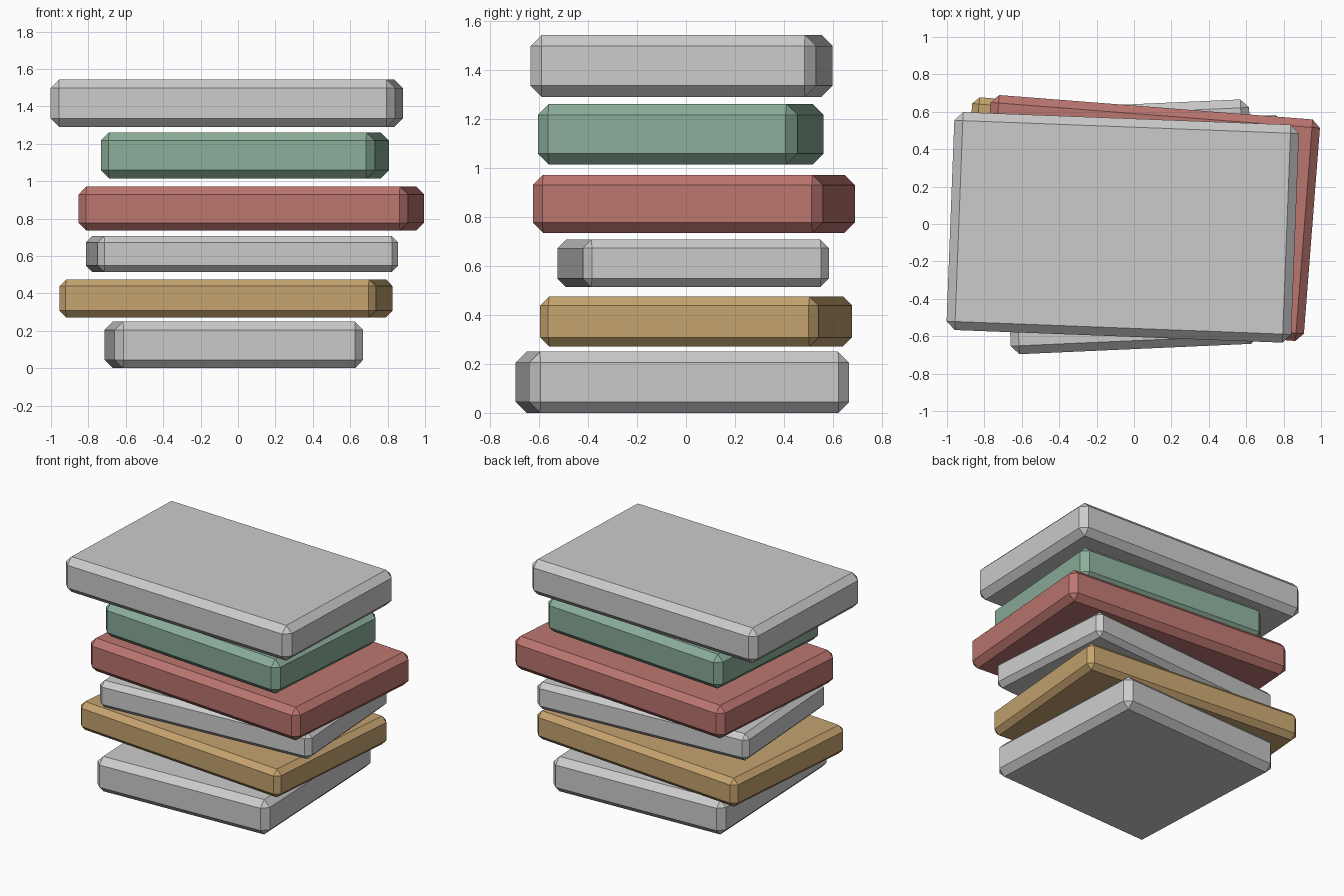
import bpy
from math import radians

if "Cube" in bpy.data.objects:
    bpy.data.objects.remove(bpy.data.objects["Cube"])


def material(name, rgb):
    m = bpy.data.materials.new(name)
    m.diffuse_color = (*rgb, 1)
    m.use_nodes = True
    m.node_tree.nodes["Principled BSDF"].inputs["Base Color"].default_value = m.diffuse_color
    return m


green = material("green", (0.26, 0.42, 0.32))
red = material("red", (0.50, 0.18, 0.16))
ochre = material("ochre", (0.56, 0.37, 0.16))


def slab(name, center, half_size, z_range, turn, mat=None):
    """Flat block, every edge chamfered by 18% of its thickness."""
    z0, z1 = z_range
    bpy.ops.mesh.primitive_cube_add(size=2, location=(*center, (z0 + z1) / 2))
    ob = bpy.context.object
    ob.name = name
    for v in ob.data.vertices:
        v.co.x *= half_size[0]
        v.co.y *= half_size[1]
        v.co.z *= (z1 - z0) / 2
    ob.rotation_euler.z = radians(turn)
    bevel = ob.modifiers.new("chamfer", 'BEVEL')
    bevel.width = 0.18 * (z1 - z0)
    bevel.segments = 1
    bevel.limit_method = 'NONE'
    if mat:
        ob.data.materials.append(mat)


# Stack from bottom to top, each slab slightly shifted and twisted
slab("bottom_slab", (-0.022, -0.015), (0.665, 0.654), (0.0, 0.25), 2.55)
slab("ochre_slab", (-0.064, 0.041), (0.849, 0.570), (0.272, 0.475), -4.85, ochre)
slab("middle_slab", (0.021, 0.029), (0.805, 0.503), (0.514, 0.707), 3.87)
slab("red_slab", (0.071, 0.032), (0.883, 0.594), (0.735, 0.972), -4.45, red)
slab("green_slab", (0.037, -0.021), (0.735, 0.531), (1.014, 1.261), -4.47, green)
slab("top_slab", (-0.060, -0.018), (0.922, 0.583), (1.290, 1.543), -2.2)
